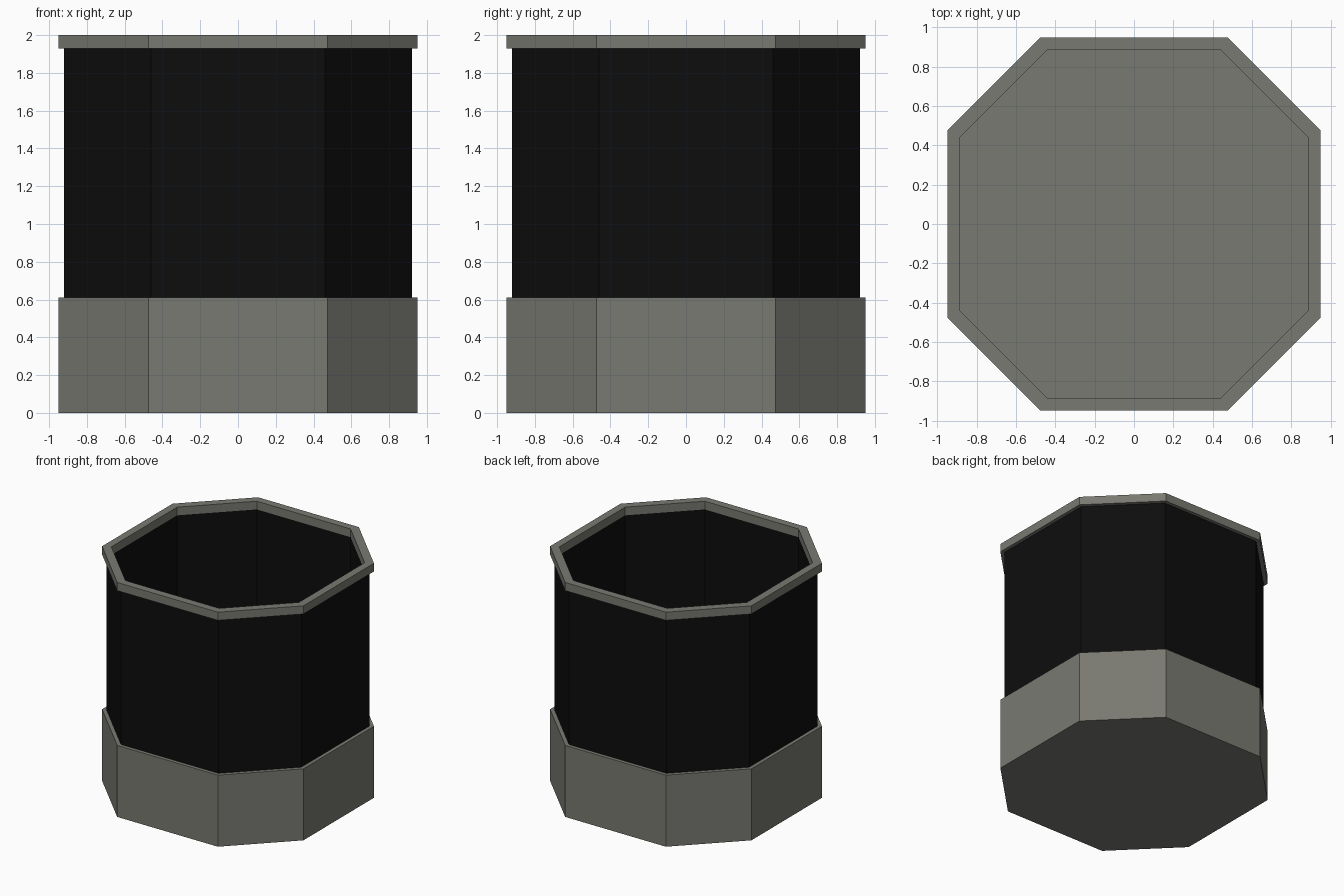
import bpy
import bmesh

if "Cube" in bpy.data.objects:
    bpy.data.objects.remove(bpy.data.objects["Cube"], do_unlink=True)


def make_material(name, colour):
    mat = bpy.data.materials.new(name)
    mat.use_nodes = True
    mat.diffuse_color = colour
    mat.node_tree.nodes["Principled BSDF"].inputs["Base Color"].default_value = colour
    return mat


def octagon(bm, r, z):
    """Square of half width r whose corners are cut off at half that width."""
    h = r / 2
    points = [(r, -h), (r, h), (h, r), (-h, r), (-r, h), (-r, -h), (-h, -r), (h, -r)]
    return [bm.verts.new((x, y, z)) for x, y in points]


def bridge(bm, a, b):
    for i in range(len(a)):
        j = (i + 1) % len(a)
        bm.faces.new((a[i], a[j], b[j], b[i]))


def octagon_part(name, mat, bottom, top, outer, inner=None):
    """Solid octagonal prism, or a hollow ring when an inner size is given."""
    bm = bmesh.new()
    low, high = octagon(bm, outer, bottom), octagon(bm, outer, top)
    bridge(bm, low, high)
    if inner:
        low_in, high_in = octagon(bm, inner, bottom), octagon(bm, inner, top)
        bridge(bm, high, high_in)
        bridge(bm, high_in, low_in)
        bridge(bm, low_in, low)
    else:
        bm.faces.new(high)
        bm.faces.new(low[::-1])
    bmesh.ops.recalc_face_normals(bm, faces=bm.faces)
    mesh = bpy.data.meshes.new(name)
    bm.to_mesh(mesh)
    bm.free()
    mesh.materials.append(mat)
    obj = bpy.data.objects.new(name, mesh)
    bpy.context.collection.objects.link(obj)
    return obj


grey = make_material("warm grey", (0.19, 0.193, 0.167, 1))
black = make_material("near black", (0.004, 0.004, 0.004, 1))

# Solid base, hollow wall and top rim
octagon_part("base", grey, 0, 0.61, 0.95)
octagon_part("wall", black, 0.61, 1.93, 0.92, 0.885)
octagon_part("rim", grey, 1.93, 2, 0.95, 0.885)
